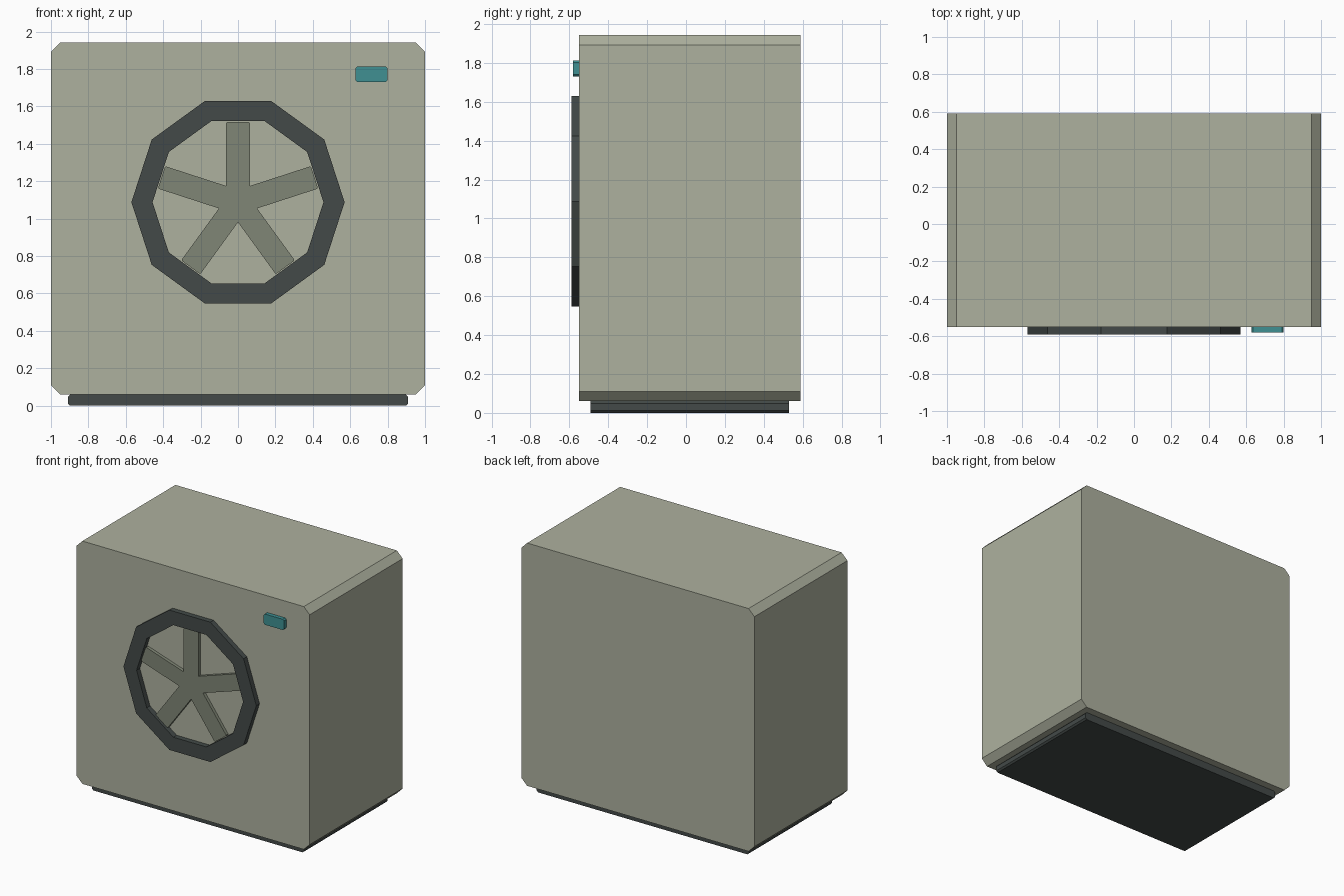
import bpy, bmesh
from math import sin, cos, pi, radians

if "Cube" in bpy.data.objects:
    bpy.data.objects.remove(bpy.data.objects["Cube"])

FRONT, BACK = -0.55, 0.59      # y of the cabinet faces
CX, CZ = 0.0, 1.088            # fan centre


def material(name, rgb):
    m = bpy.data.materials.new(name)
    m.diffuse_color = (*rgb, 1)
    m.use_nodes = True
    m.node_tree.nodes["Principled BSDF"].inputs["Base Color"].default_value = m.diffuse_color
    return m


def finish(name, bm, mat):
    bmesh.ops.recalc_face_normals(bm, faces=bm.faces[:])
    me = bpy.data.meshes.new(name)
    bm.to_mesh(me)
    bm.free()
    me.materials.append(mat)
    ob = bpy.data.objects.new(name, me)
    bpy.context.collection.objects.link(ob)
    return ob


def extrude_profile(name, pts, y0, y1, mat):
    """Extrude an x-z outline along y."""
    bm = bmesh.new()
    face = bm.faces.new([bm.verts.new((x, y0, z)) for x, z in pts])
    ext = bmesh.ops.extrude_face_region(bm, geom=[face], use_keep_orig=True)
    verts = [v for v in ext["geom"] if isinstance(v, bmesh.types.BMVert)]
    bmesh.ops.translate(bm, verts=verts, vec=(0, y1 - y0, 0))
    return finish(name, bm, mat)


def chamfered_rect(x0, x1, z0, z1, c):
    return [(x0 + c, z0), (x1 - c, z0), (x1, z0 + c), (x1, z1 - c),
            (x1 - c, z1), (x0 + c, z1), (x0, z1 - c), (x0, z0 + c)]


def ring(name, r_out, r_in, sides, y0, y1, mat):
    """Flat-sided ring facing the front."""
    bm = bmesh.new()
    loops = [[bm.verts.new((CX + r * cos(2 * pi * i / sides), y,
                            CZ + r * sin(2 * pi * i / sides)))
              for i in range(sides)]
             for r, y in ((r_out, y0), (r_out, y1), (r_in, y1), (r_in, y0))]
    for k in range(4):
        a, b = loops[k], loops[(k + 1) % 4]
        for i in range(sides):
            j = (i + 1) % sides
            bm.faces.new((a[i], a[j], b[j], b[i]))
    return finish(name, bm, mat)


def star_outline(arms, half_width, length, c):
    """Straight arms joined at the centre, with clipped tips."""
    pts = []
    inner = half_width / math_tan(pi / arms)
    arm = [(inner, -half_width), (length - c, -half_width),
           (length, -half_width + c), (length, half_width - c),
           (length - c, half_width)]
    for i in range(arms):
        a = radians(90) + 2 * pi * i / arms
        pts += [(CX + u * cos(a) - v * sin(a), CZ + u * sin(a) + v * cos(a))
                for u, v in arm]
    return pts


def math_tan(a):
    return sin(a) / cos(a)


shell = material("shell_paint", (0.42, 0.44, 0.345))
dark = material("dark_trim", (0.056, 0.068, 0.065))
blade = material("blade_paint", (0.215, 0.24, 0.18))
teal = material("teal_light", (0.05, 0.28, 0.29))

# Cabinet and its plinth
extrude_profile("cabinet", chamfered_rect(-1, 1, 0.06, 1.943, 0.05), FRONT, BACK, shell)
extrude_profile("plinth", chamfered_rect(-0.91, 0.91, 0, 0.06, 0.012), -0.49, 0.53, dark)

# Fan on the front
ring("fan_ring", 0.57, 0.457, 10, -0.59, FRONT, dark)
extrude_profile("fan_blades", star_outline(5, 0.063, 0.43, 0.006), -0.575, FRONT, blade)

# Status light
extrude_profile("status_light", chamfered_rect(0.627, 0.8, 1.73, 1.813, 0.01), -0.58, FRONT, teal)
